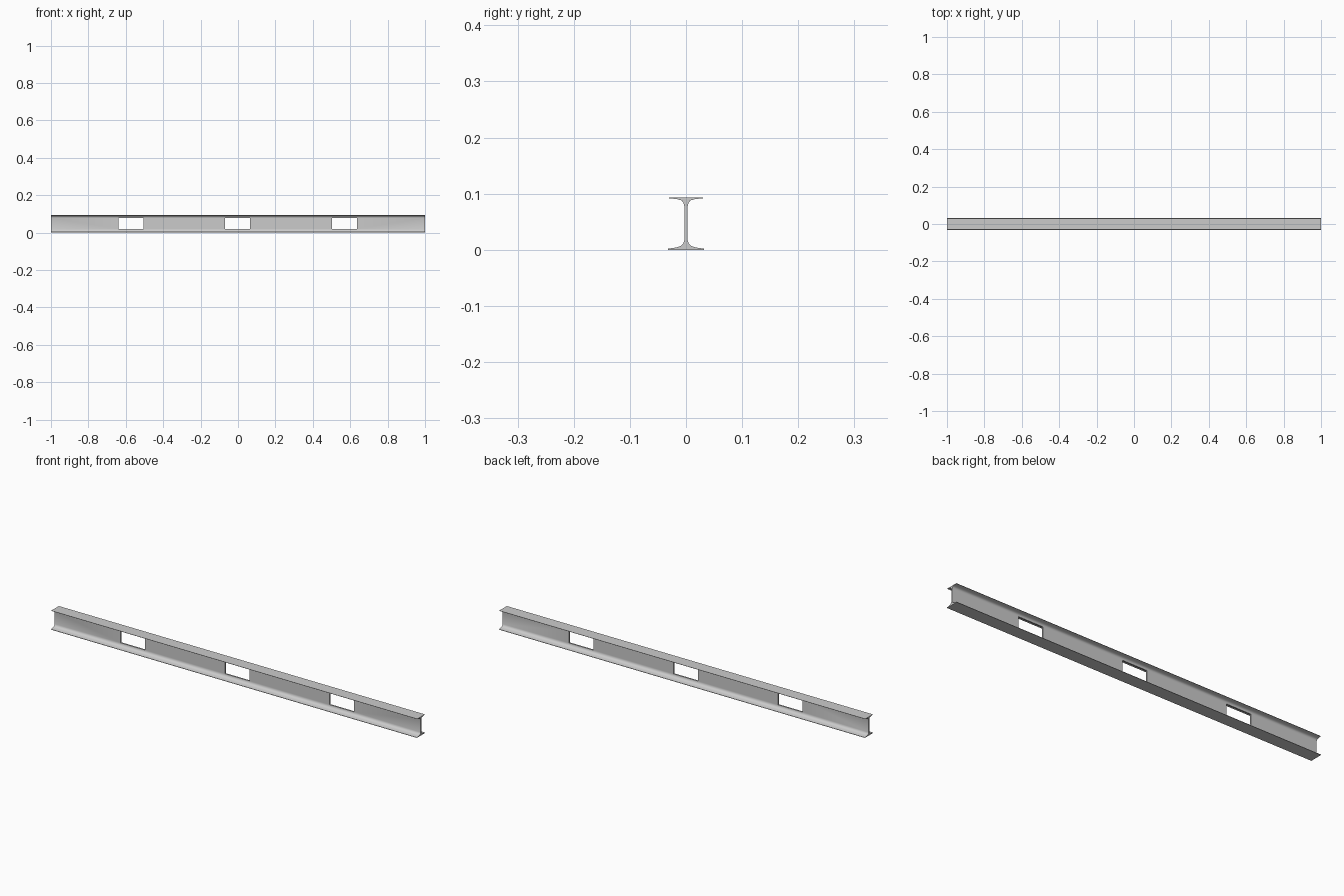
import bpy, bmesh

if "Cube" in bpy.data.objects:
    bpy.data.objects.remove(bpy.data.objects["Cube"])

# Half cross-section (y, z): tapered flanges with fillets into a thin web
half = [(0.032, 0.0), (0.032, 0.002), (0.018, 0.004), (0.009, 0.007),
        (0.005, 0.011), (0.003, 0.017),
        (0.003, 0.078), (0.0045, 0.084), (0.008, 0.088),
        (0.017, 0.0905), (0.030, 0.0917), (0.030, 0.093)]
profile = half + [(-y, z) for y, z in reversed(half)]

# Beam: extrude the profile along x
bm = bmesh.new()
face = bm.faces.new([bm.verts.new((-1, y, z)) for y, z in profile])
ext = bmesh.ops.extrude_face_region(bm, geom=[face])
verts = [v for v in ext["geom"] if isinstance(v, bmesh.types.BMVert)]
bmesh.ops.translate(bm, verts=verts, vec=(2, 0, 0))
bmesh.ops.recalc_face_normals(bm, faces=bm.faces)
mesh = bpy.data.meshes.new("beam")
bm.to_mesh(mesh)
bm.free()
beam = bpy.data.objects.new("beam", mesh)
bpy.context.collection.objects.link(beam)

# Three rectangular web windows
for x in (-0.573, -0.002, 0.569):
    bpy.ops.mesh.primitive_cube_add(size=1, location=(x, 0, 0.049))
    cutter = bpy.context.object
    cutter.name = "window_cutter"
    cutter.scale = (0.134, 0.03, 0.057)
    cutter.hide_render = True
    cutter.display_type = 'WIRE'
    mod = beam.modifiers.new("window", 'BOOLEAN')
    mod.operation = 'DIFFERENCE'
    mod.solver = 'EXACT'
    mod.object = cutter

# Apply the cuts and smooth the fillets
bpy.ops.object.select_all(action='DESELECT')
bpy.context.view_layer.objects.active = beam
beam.select_set(True)
for mod in list(beam.modifiers):
    bpy.ops.object.modifier_apply(modifier=mod.name)
for ob in [o for o in bpy.data.objects if o.name.startswith("window_cutter")]:
    bpy.data.objects.remove(ob)
bpy.ops.object.shade_smooth_by_angle(angle=0.6)
